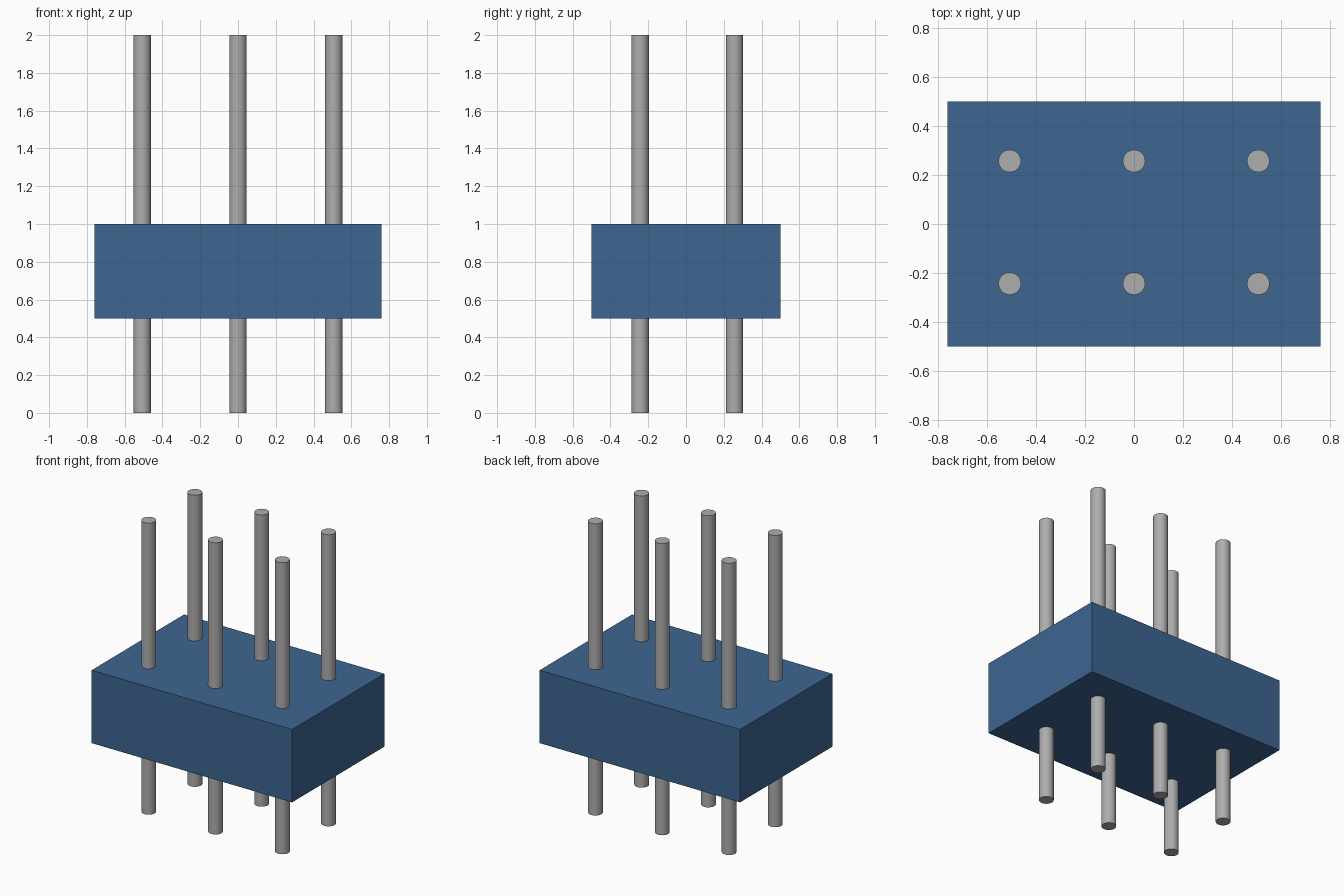
import bpy
import math

if "Cube" in bpy.data.objects:
    bpy.data.objects.remove(bpy.data.objects["Cube"], do_unlink=True)


def make_material(name, srgb):
    # Convert display values to linear
    linear = [c / 12.92 if c <= 0.04045 else ((c + 0.055) / 1.055) ** 2.4 for c in srgb]
    mat = bpy.data.materials.new(name)
    mat.use_nodes = True
    mat.diffuse_color = (*linear, 1)
    mat.node_tree.nodes["Principled BSDF"].inputs["Base Color"].default_value = (*linear, 1)
    return mat


blue = make_material("housing blue", (0.24, 0.40, 0.57))
grey = make_material("pin grey", (0.68, 0.68, 0.68))

# Rectangular housing block
bpy.ops.mesh.primitive_cube_add(size=1, location=(0, 0, 0.75))
housing = bpy.context.object
housing.name = "housing"
housing.scale = (1.52, 1.0, 0.5)
bpy.ops.object.transform_apply(location=False, rotation=False, scale=True)
housing.data.materials.append(blue)

# Two rows of three pins running through the housing
for row, y in (("front", -0.243), ("back", 0.257)):
    for side, x in (("right", -0.507), ("middle", 0), ("left", 0.507)):
        bpy.ops.mesh.primitive_cylinder_add(vertices=32, radius=0.046, depth=2, location=(x, y, 1))
        pin = bpy.context.object
        pin.name = f"{row}_{side}_pin"
        pin.data.materials.append(grey)
        bpy.ops.object.shade_smooth_by_angle(angle=math.radians(30))
